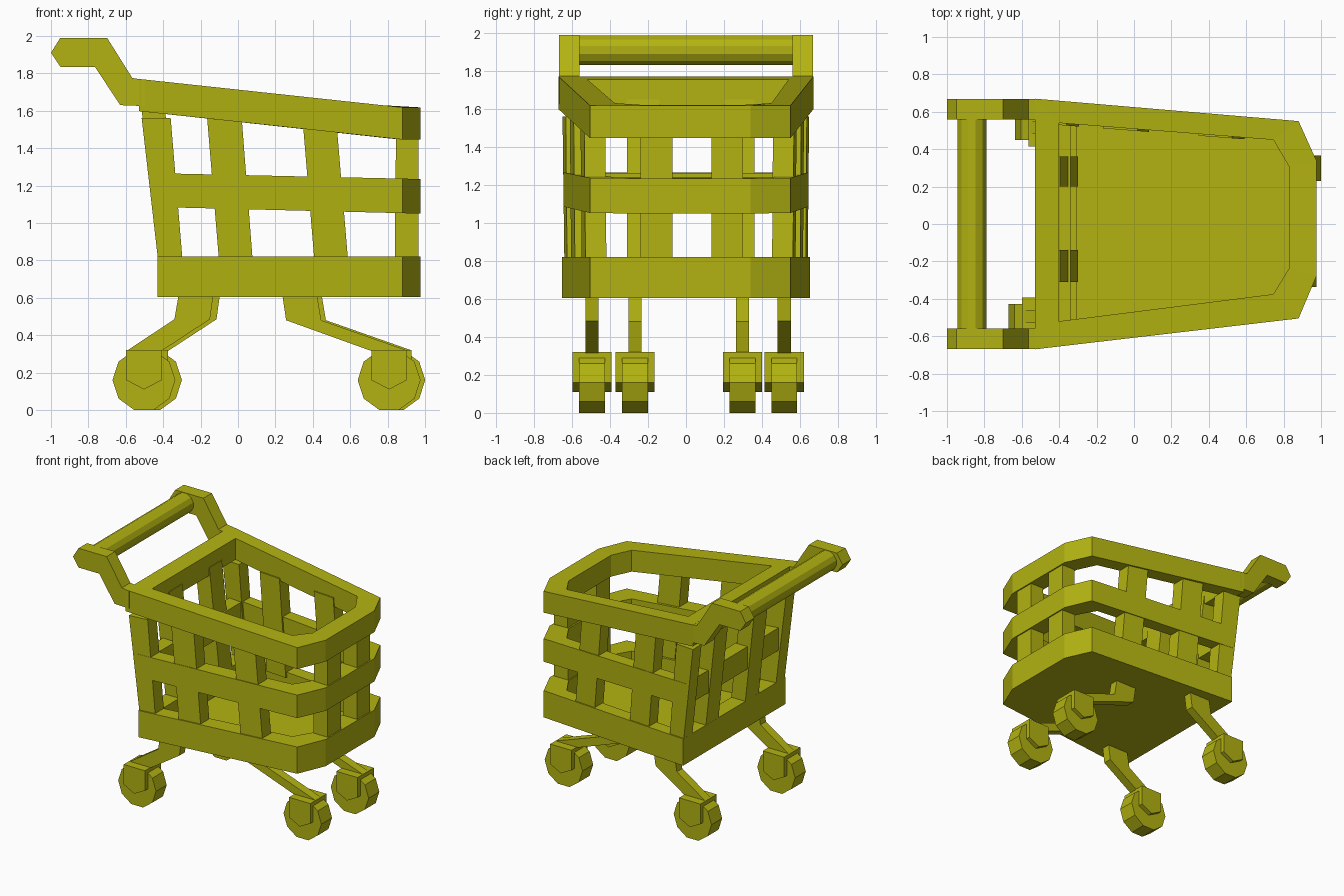
import bpy, bmesh, math

if "Cube" in bpy.data.objects:
    bpy.data.objects.remove(bpy.data.objects["Cube"])

mat = bpy.data.materials.new("olive yellow")
mat.diffuse_color = (0.45, 0.45, 0.006, 1)
mat.use_nodes = True
mat.node_tree.nodes["Principled BSDF"].inputs["Base Color"].default_value = mat.diffuse_color


def finish(name, bm):
    bmesh.ops.recalc_face_normals(bm, faces=bm.faces)
    me = bpy.data.meshes.new(name)
    bm.to_mesh(me)
    bm.free()
    me.materials.append(mat)
    ob = bpy.data.objects.new(name, me)
    bpy.context.collection.objects.link(ob)
    return ob


def loft(name, a, b):
    """Solid between two matching polygons of 3D points."""
    bm = bmesh.new()
    va = [bm.verts.new(p) for p in a]
    vb = [bm.verts.new(p) for p in b]
    bm.faces.new(va)
    bm.faces.new(vb)
    n = len(a)
    for i in range(n):
        j = (i + 1) % n
        bm.faces.new((va[i], va[j], vb[j], vb[i]))
    return finish(name, bm)


def prism(name, profile, y0, y1):
    """Profile in x,z extruded along y."""
    return loft(name, [(x, y0, z) for x, z in profile], [(x, y1, z) for x, z in profile])


def ring(name, outer, inner, low, high):
    """Closed band between two outlines; low/high give z from x."""
    bm = bmesh.new()
    loops = []
    for pts, zf in ((outer, low), (outer, high), (inner, high), (inner, low)):
        loops.append([bm.verts.new((x, y, zf(x))) for x, y in pts])
    n = len(outer)
    for k in range(4):
        a, b = loops[k], loops[(k + 1) % 4]
        for i in range(n):
            j = (i + 1) % n
            bm.faces.new((a[i], a[j], b[j], b[i]))
    return finish(name, bm)


def outer(xr, yr):
    return [(xr, -yr), (0.88, -0.505), (0.975, -0.28), (0.975, 0.34), (0.88, 0.55), (xr, yr)]


def inner(xr):
    return [(xr, -0.52), (0.745, -0.375), (0.83, -0.235), (0.83, 0.305), (0.745, 0.45), (xr, 0.54)]


# Basket base, floor and bands
ring("basket_base", outer(-0.43, 0.652), inner(-0.305), lambda x: 0.605, lambda x: 0.82)
loft("basket_floor", [(x, y, 0.605) for x, y in inner(-0.305)],
     [(x, y, 0.66) for x, y in inner(-0.305)])
ring("middle_band", outer(-0.45, 0.645), inner(-0.34),
     lambda x: 1.05 + 0.025 * (0.975 - x), lambda x: 1.235 + 0.022 * (0.975 - x))


def rim_top(x):
    return max(1.618, 1.77 - 0.109 * (x + 0.53))


ring("top_rim", outer(-0.53, 0.67), inner(-0.40),
     lambda x: rim_top(x) - 0.172, rim_top)


# Slanted uprights on the two long sides (first pair are the rear corners)
def side_y(s, x):
    t = (x + 0.45) / 1.33
    return (-0.643 + t * 0.146) if s < 0 else (0.643 - t * 0.102)


Z0, Z1 = 0.78, 1.56
for s in (-1, 1):
    for label, b0, b1, t0, t1 in (("rear_corner", -0.425, -0.295, -0.515, -0.36),
                                  ("side_middle", -0.10, 0.08, -0.165, 0.02),
                                  ("side_front", 0.41, 0.59, 0.345, 0.525)):
        zt = min(Z1, rim_top(t1) - 0.1)

        def quad(x0, x1, z):
            return [(x0, side_y(s, x0), z), (x1, side_y(s, x1), z),
                    (x1, side_y(s, x1) - s * 0.11, z), (x0, side_y(s, x0) - s * 0.11, z)]
        loft(label + "_post", quad(b0, b1, Z0), quad(t0, t1, zt))

# Uprights on the front and back ends
for y0, y1 in ((-0.24, -0.07), (0.135, 0.30)):
    prism("front_post", [(0.838, Z0), (0.965, Z0), (0.965, 1.5), (0.845, 1.5)], y0, y1)
for y0, y1 in ((-0.31, -0.14), (0.20, 0.36)):
    prism("back_post", [(-0.425, Z0), (-0.30, Z0), (-0.395, 1.65), (-0.52, 1.65)], y0, y1)

# Handle arms and grip
arm = [(-1.0, 1.91), (-0.95, 1.99), (-0.70, 1.99), (-0.565, 1.775), (-0.50, 1.765),
       (-0.50, 1.625), (-0.63, 1.63), (-0.765, 1.835), (-0.95, 1.835)]
for s in (-1, 1):
    prism("handle_arm", arm, s * 0.56, s * 0.668)


def ngon(cx, cz, r, n, turn=0.0):
    return [(cx + r * math.cos(turn + 2 * math.pi * i / n),
             cz + r * math.sin(turn + 2 * math.pi * i / n)) for i in range(n)]


prism("handle_grip", ngon(-0.867, 1.91, 0.08, 12, math.pi / 12), -0.58, 0.58)

# Legs, wheel brackets and wheels
rear_leg = [(-0.315, 0.63), (-0.34, 0.485), (-0.59, 0.32), (-0.59, 0.28), (-0.41, 0.28),
            (-0.41, 0.315), (-0.15, 0.485), (-0.13, 0.63)]
front_leg = [(0.235, 0.63), (0.257, 0.48), (0.715, 0.315), (0.715, 0.28), (0.90, 0.28),
             (0.90, 0.32), (0.445, 0.48), (0.42, 0.63)]
for label, leg, cx, y, dx in (("rear", rear_leg, -0.503, -0.495, 0.0),
                              ("rear", rear_leg, -0.503, 0.517, 0.035),
                              ("front", front_leg, 0.808, -0.268, 0.0),
                              ("front", front_leg, 0.808, 0.297, 0.025)):
    x = cx + dx
    prism(label + "_leg", [(px + dx, pz) for px, pz in leg], y - 0.035, y + 0.035)
    prism(label + "_wheel_bracket", [(x - 0.095, 0.32), (x - 0.095, 0.16), (x, 0.11),
                                     (x + 0.095, 0.16), (x + 0.095, 0.32)], y - 0.103, y + 0.103)
    prism(label + "_wheel", ngon(x, 0.16, 0.168, 10), y - 0.068, y + 0.068)
